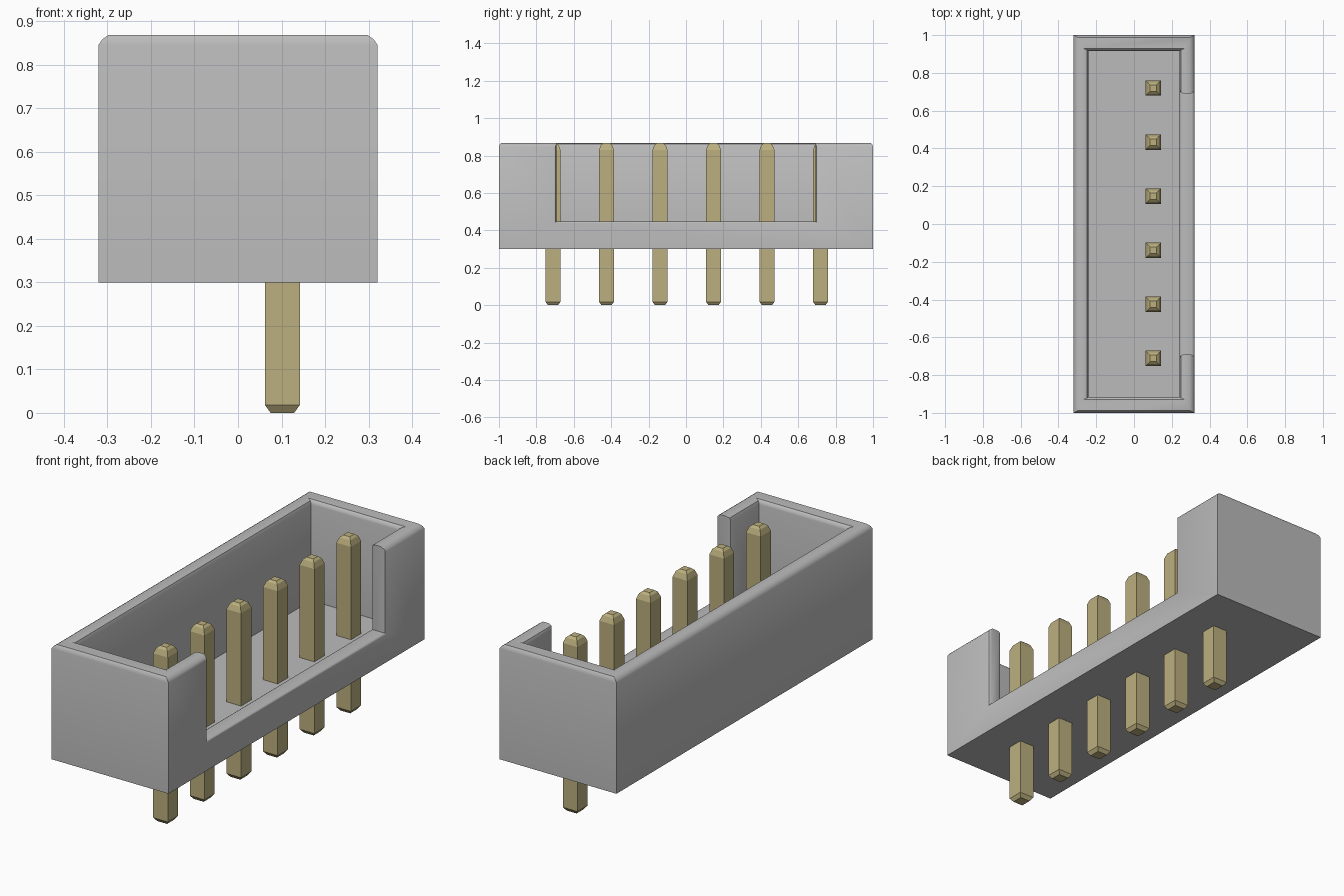
import bpy, bmesh
from mathutils import Vector

cube = bpy.data.objects.get("Cube")
if cube:
    bpy.data.objects.remove(cube, do_unlink=True)


def material(name, rgb):
    mat = bpy.data.materials.new(name)
    mat.use_nodes = True
    mat.diffuse_color = (*rgb, 1)
    mat.node_tree.nodes["Principled BSDF"].inputs["Base Color"].default_value = (*rgb, 1)
    return mat


grey = material("grey plastic", (0.50, 0.50, 0.50))
gold = material("brass", (0.50, 0.43, 0.21))


def loft(name, rings, mat):
    """Join a series of four-cornered rings and cap both ends."""
    bm = bmesh.new()
    loops = [[bm.verts.new(p) for p in ring] for ring in rings]
    for a, b in zip(loops, loops[1:]):
        for i in range(4):
            j = (i + 1) % 4
            bm.faces.new((a[i], a[j], b[j], b[i]))
    bm.faces.new(loops[0][::-1])
    bm.faces.new(loops[-1])
    bmesh.ops.recalc_face_normals(bm, faces=bm.faces)
    mesh = bpy.data.meshes.new(name)
    bm.to_mesh(mesh)
    bm.free()
    mesh.materials.append(mat)
    obj = bpy.data.objects.new(name, mesh)
    bpy.context.collection.objects.link(obj)
    return obj


def rect(hx, hy, z, cx=0, cy=0):
    """Horizontal rectangle given by half sizes, height and centre."""
    return [Vector((cx + sx * hx, cy + sy * hy, z))
            for sx, sy in ((-1, -1), (1, -1), (1, 1), (-1, 1))]


# Housing: outer wall, softened rim, inner wall and floor
housing = loft("housing", [
    rect(0.320, 1.000, 0.300),
    rect(0.320, 1.000, 0.846),
    rect(0.312, 0.996, 0.858),
    rect(0.298, 0.988, 0.868),
    rect(0.264, 0.928, 0.868),
    rect(0.249, 0.921, 0.862),
    rect(0.242, 0.917, 0.846),
    rect(0.242, 0.917, 0.372),
], grey)

# Side window cutter: narrower mid-wall, so the cut edges come out rounded
sections = [(0.20, 0.0), (0.242, 0.0), (0.246, 0.009), (0.257, 0.014),
            (0.305, 0.014), (0.316, 0.009), (0.320, 0.0), (0.40, 0.0)]
cutter = loft("window_cutter", [
    [Vector((x, y, z)) for y, z in (
        (-0.706 + d, 0.438 + d * 0.6), (0.706 - d, 0.438 + d * 0.6),
        (0.706 - d, 1.0), (-0.706 + d, 1.0))]
    for x, d in sections], grey)
cutter.hide_render = True

window = housing.modifiers.new("window", "BOOLEAN")
window.operation = "DIFFERENCE"
window.solver = "EXACT"
window.object = cutter
bpy.ops.object.select_all(action="DESELECT")
bpy.context.view_layer.objects.active = housing
housing.select_set(True)
bpy.ops.object.modifier_apply(modifier=window.name)
bpy.data.objects.remove(cutter, do_unlink=True)
bpy.ops.object.shade_smooth_by_angle(angle=0.7)

# Row of square pins with tapered ends
for i in range(6):
    y = 0.004 + (i - 2.5) * 0.286
    loft(f"pin_{i + 1}", [
        rect(h, h, z, 0.102, y) for h, z in (
            (0.027, 0.0), (0.040, 0.018), (0.040, 0.830),
            (0.030, 0.856), (0.018, 0.866))], gold)
